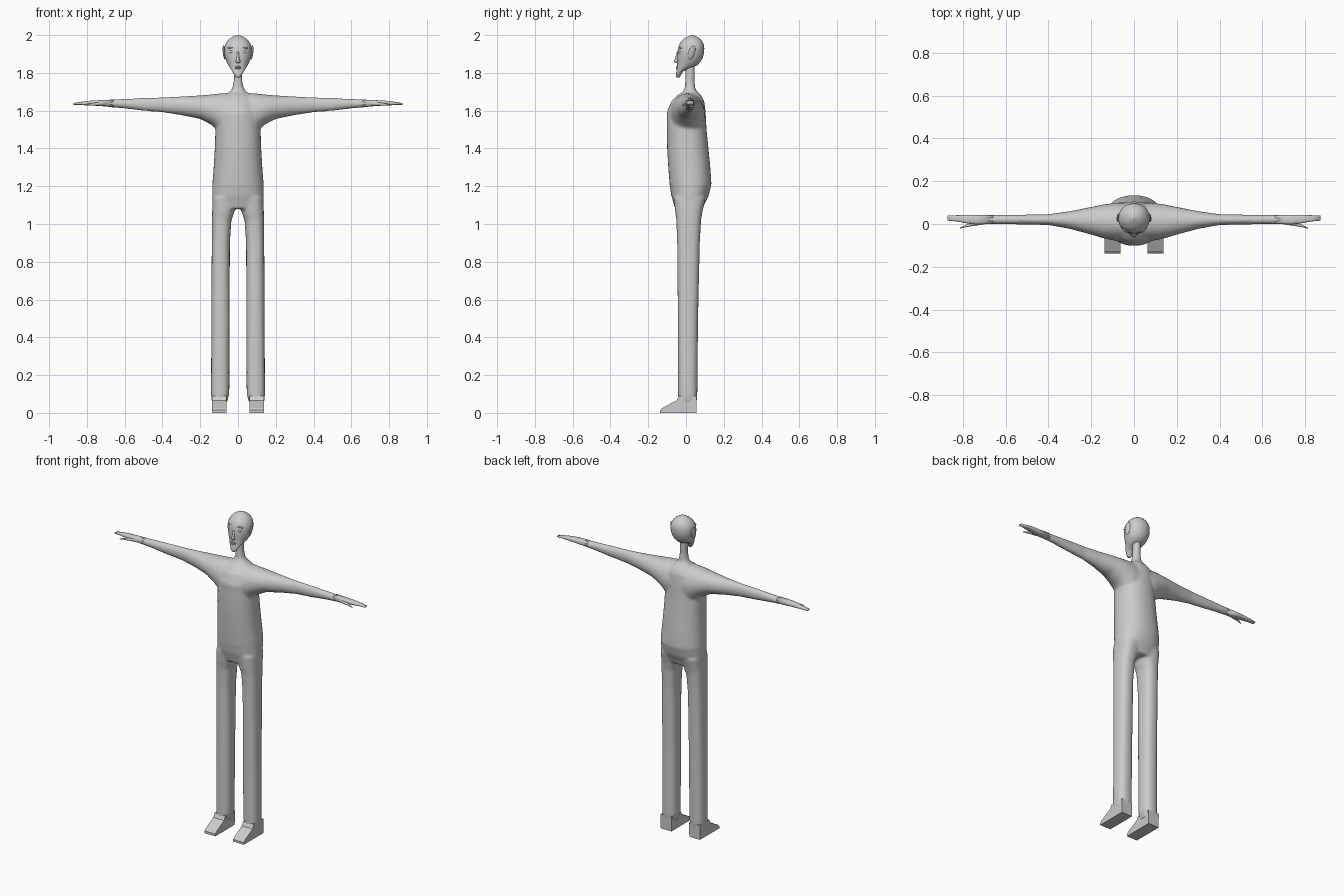
import bpy, bmesh
from math import sin, cos, pi, copysign
from mathutils import Matrix, Euler


def ring(row, axis, n, sides):
    """Superellipse section; row = (t, a0, a1, b0, b1) across the given axis."""
    t, a0, a1, b0, b1 = row
    pts = []
    for i in range(sides):
        c, s = cos(2 * pi * i / sides), sin(2 * pi * i / sides)
        a = (a0 + a1) / 2 + (a1 - a0) / 2 * copysign(abs(c) ** (2 / n), c)
        b = (b0 + b1) / 2 + (b1 - b0) / 2 * copysign(abs(s) ** (2 / n), s)
        pts.append((t, a, b) if axis == 'X' else (a, b, t))
    return pts


def loft(bm, rows, axis='Z', n=2.0, sides=32):
    rings = [[bm.verts.new(p) for p in ring(r, axis, n, sides)] for r in rows]
    for r0, r1 in zip(rings, rings[1:]):
        for i in range(sides):
            j = (i + 1) % sides
            bm.faces.new((r0[i], r0[j], r1[j], r1[i]))
    bm.faces.new(rings[0][::-1])
    bm.faces.new(rings[-1])


def finish(name, bm, smooth=True, mirror=False):
    bmesh.ops.recalc_face_normals(bm, faces=bm.faces)
    me = bpy.data.meshes.new(name)
    bm.to_mesh(me)
    bm.free()
    for p in me.polygons:
        p.use_smooth = smooth
    ob = bpy.data.objects.new(name, me)
    bpy.context.collection.objects.link(ob)
    if mirror:
        ob.modifiers.new("mirror", 'MIRROR').use_mirror_merge = False
    return ob


def blob(name, loc, size, rot=(0, 0, 0), mirror=False):
    bm = bmesh.new()
    m = Matrix.Translation(loc) @ Euler(rot).to_matrix().to_4x4() @ Matrix.Diagonal((*size, 1))
    bmesh.ops.create_uvsphere(bm, u_segments=16, v_segments=10, radius=1, matrix=m)
    return finish(name, bm, True, mirror)


# body: torso with neck, arms and legs fused into one smooth skin
body = bmesh.new()
torso = [(1.08, .125, -.058, .088), (1.11, .134, -.066, .1), (1.15, .137, -.078, .12),
         (1.21, .136, -.087, .135), (1.3, .129, -.094, .129), (1.4, .123, -.1, .119),
         (1.5, .12, -.102, .109), (1.59, .115, -.102, .104), (1.65, .1, -.078, .097),
         (1.68, .07, -.048, .082), (1.7, .045, -.017, .06), (1.72, .03, -.007, .049),
         (1.76, .022, -.005, .046), (1.86, .022, -.002, .048)]
loft(body, [(z, -w, w, y0, y1) for z, w, y0, y1 in torso], n=2.2)

arm = [(.08, -.08, .1, 1.47, 1.693), (.14, -.068, .092, 1.525, 1.686),
       (.2, -.05, .08, 1.556, 1.681), (.3, -.023, .06, 1.576, 1.675),
       (.4, -.005, .046, 1.591, 1.671), (.5, -.003, .044, 1.599, 1.668),
       (.6, -.001, .043, 1.611, 1.663), (.72, -.001, .042, 1.622, 1.657)]
loft(body, [(-r[0], *r[1:]) for r in reversed(arm)] + arm, 'X', 2.0)

leg = [(.05, .06, .138, -.04, .056), (.1, .046, .143, -.042, .06), (.5, .044, .141, -.043, .064),
       (.9, .043, .139, -.047, .073), (1.02, .035, .138, -.051, .08),
       (1.06, .02, .137, -.057, .086), (1.14, .005, .134, -.065, .105)]
for s in (-1, 1):
    loft(body, [(z, s * a, s * b, y0, y1) for z, a, b, y0, y1 in leg], n=2.5)
skin = finish("body", body)
rm = skin.modifiers.new("fuse", 'REMESH')
rm.mode, rm.voxel_size, rm.use_smooth_shade = 'VOXEL', .007, True
sm = skin.modifiers.new("soften", 'SMOOTH')
sm.factor, sm.iterations = .5, 10

# hands: flat tapering palm with a pointed thumb
bm = bmesh.new()
loft(bm, [(.66, .001, .041, 1.620, 1.658), (.74, -.002, .042, 1.625, 1.655),
          (.78, .003, .042, 1.628, 1.653), (.83, .012, .041, 1.630, 1.647),
          (.872, .016, .039, 1.631, 1.640)], 'X', 3.0, 20)
finish("hand", bm, mirror=True)
bm = bmesh.new()
loft(bm, [(.69, .0, .022, 1.626, 1.65), (.75, -.009, .008, 1.627, 1.643),
          (.785, -.015, -.003, 1.627, 1.638), (.812, -.021, -.017, 1.628, 1.632)], 'X', 2, 12)
finish("thumb", bm, mirror=True)

# feet: extruded wedge profile
bm = bmesh.new()
prof = [(.056, 0), (.057, .09), (-.038, .09), (-.05, .066), (-.09, .045), (-.125, .026),
        (-.137, .014), (-.137, 0)]
f = bm.faces.new([bm.verts.new((.062, y, z)) for y, z in prof])
ext = bmesh.ops.extrude_face_region(bm, geom=[f])
bmesh.ops.translate(bm, vec=(.075, 0, 0),
                    verts=[v for v in ext["geom"] if isinstance(v, bmesh.types.BMVert)])
finish("foot", bm, False, True)

# head
bm = bmesh.new()
head = [(1.775, .008, -.05, -.034), (1.782, .015, -.054, -.03), (1.795, .023, -.054, -.024),
        (1.81, .032, -.05, -.012), (1.825, .042, -.048, .02), (1.84, .051, -.047, .06),
        (1.86, .061, -.047, .078), (1.88, .068, -.047, .089), (1.905, .073, -.046, .095),
        (1.93, .073, -.043, .097), (1.95, .068, -.036, .094), (1.968, .057, -.024, .086),
        (1.982, .043, -.009, .073), (1.992, .027, .008, .057), (1.998, .013, .02, .044),
        (2.0, .003, .028, .034)]
loft(bm, [(z, -w, w, y0, y1) for z, w, y0, y1 in head], n=2.1)
finish("head", bm)

# nose: wedge loft widening downwards
bm = bmesh.new()
loft(bm, [(1.852, -.011, .011, -.054, -.03), (1.86, -.013, .013, -.064, -.03),
          (1.875, -.008, .008, -.058, -.03), (1.91, -.005, .005, -.049, -.03)], sides=12)
finish("nose", bm)

# remaining facial features
blob("eye", (.036, -.033, 1.911), (.010, .007, .008), mirror=True)
blob("brow", (.037, -.031, 1.934), (.020, .006, .004), (0, .1, .3), True)
blob("upper_lip", (0, -.046, 1.832), (.019, .006, .004))
blob("lower_lip", (0, -.047, 1.824), (.015, .006, .004))

# ears: thin, taller than wide, leaning outwards
blob("ear", (.073, .03, 1.908), (.006, .018, .038), (-.25, .17, .3), True)
